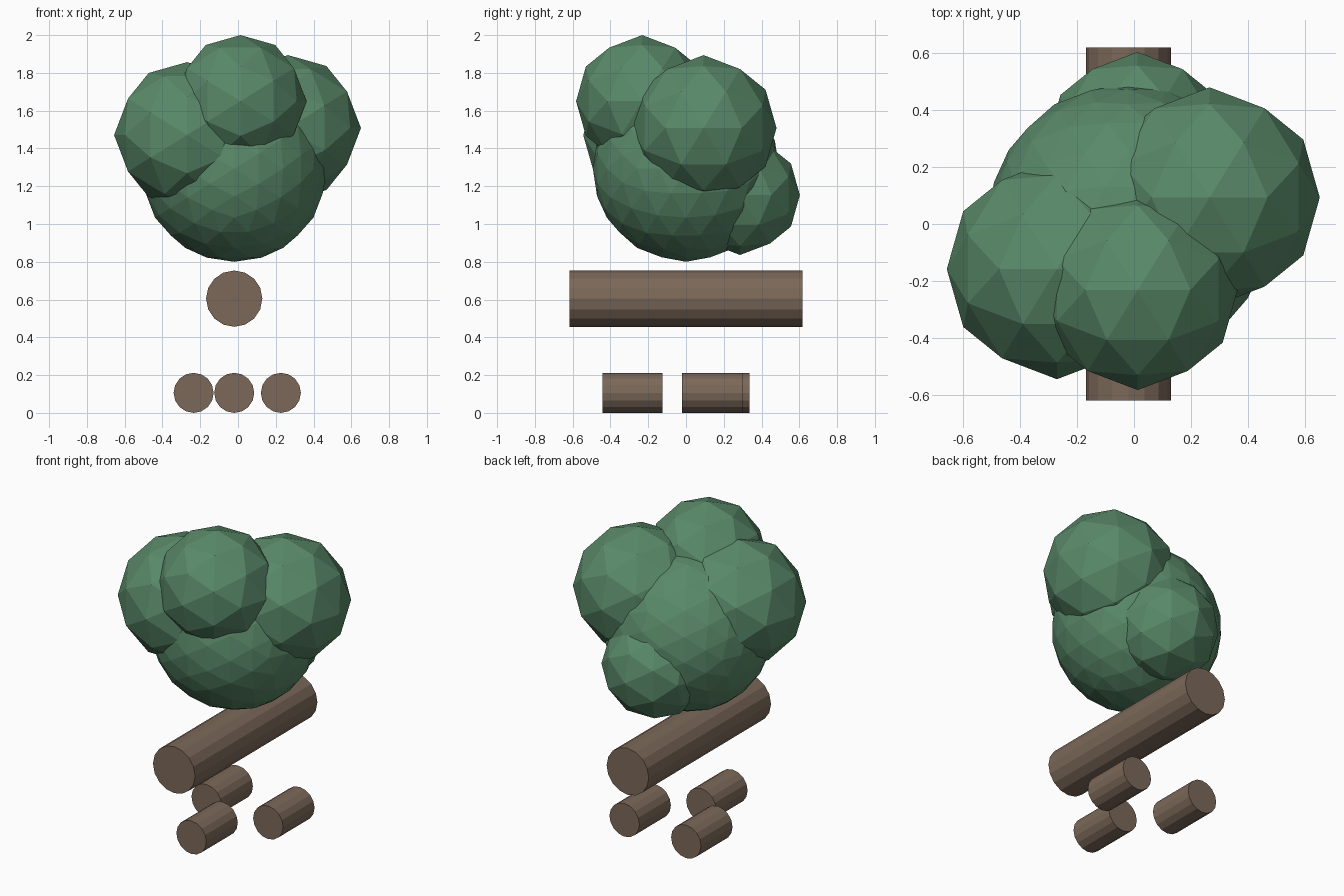
import bpy
import bmesh
from math import radians
from mathutils import Matrix

if "Cube" in bpy.data.objects:
    bpy.data.objects.remove(bpy.data.objects["Cube"])


def material(name, color):
    m = bpy.data.materials.new(name)
    m.diffuse_color = (*color, 1)
    m.use_nodes = True
    m.node_tree.nodes["Principled BSDF"].inputs["Base Color"].default_value = m.diffuse_color
    return m


def add_object(name, bm, mat):
    mesh = bpy.data.meshes.new(name)
    bm.to_mesh(mesh)
    bm.free()
    mesh.materials.append(mat)
    bpy.context.collection.objects.link(bpy.data.objects.new(name, mesh))


def leaf_ball(name, center, radius, detail):
    # icosphere turned so that an edge midpoint points straight up
    bm = bmesh.new()
    turn = Matrix.Translation(center) @ Matrix.Rotation(radians(-31.717), 4, 'Y')
    bmesh.ops.create_icosphere(bm, subdivisions=detail, radius=radius, matrix=turn)
    add_object(name, bm, leaf)


def log(name, x, z, y0, y1, radius):
    # cylinder lying along y
    bm = bmesh.new()
    place = Matrix.Translation((x, (y0 + y1) / 2, z)) @ Matrix.Rotation(radians(90), 4, 'X')
    bmesh.ops.create_cone(bm, cap_ends=True, segments=16, radius1=radius,
                          radius2=radius, depth=y1 - y0, matrix=place)
    add_object(name, bm, bark)


leaf = material("leaf_green", (0.10, 0.25, 0.14))
bark = material("bark_brown", (0.20, 0.14, 0.10))

# Foliage: one fine core ball and four coarser outer balls
leaf_ball("foliage_core", (-0.02, 0, 1.293), 0.493, 3)
leaf_ball("foliage_right", (0.265, 0.093, 1.508), 0.386, 2)
leaf_ball("foliage_left", (-0.27, -0.158, 1.471), 0.386, 2)
leaf_ball("foliage_top", (0.013, -0.232, 1.65), 0.35, 2)
leaf_ball("foliage_back", (0.012, 0.286, 1.153), 0.317, 2)

# Trunk and three short root logs
log("trunk", -0.02, 0.605, -0.618, 0.618, 0.149)
log("root_front", -0.02, 0.106, -0.443, -0.125, 0.106)
log("root_right", 0.227, 0.106, -0.02, 0.298, 0.106)
log("root_left", -0.235, 0.106, 0.017, 0.335, 0.106)
